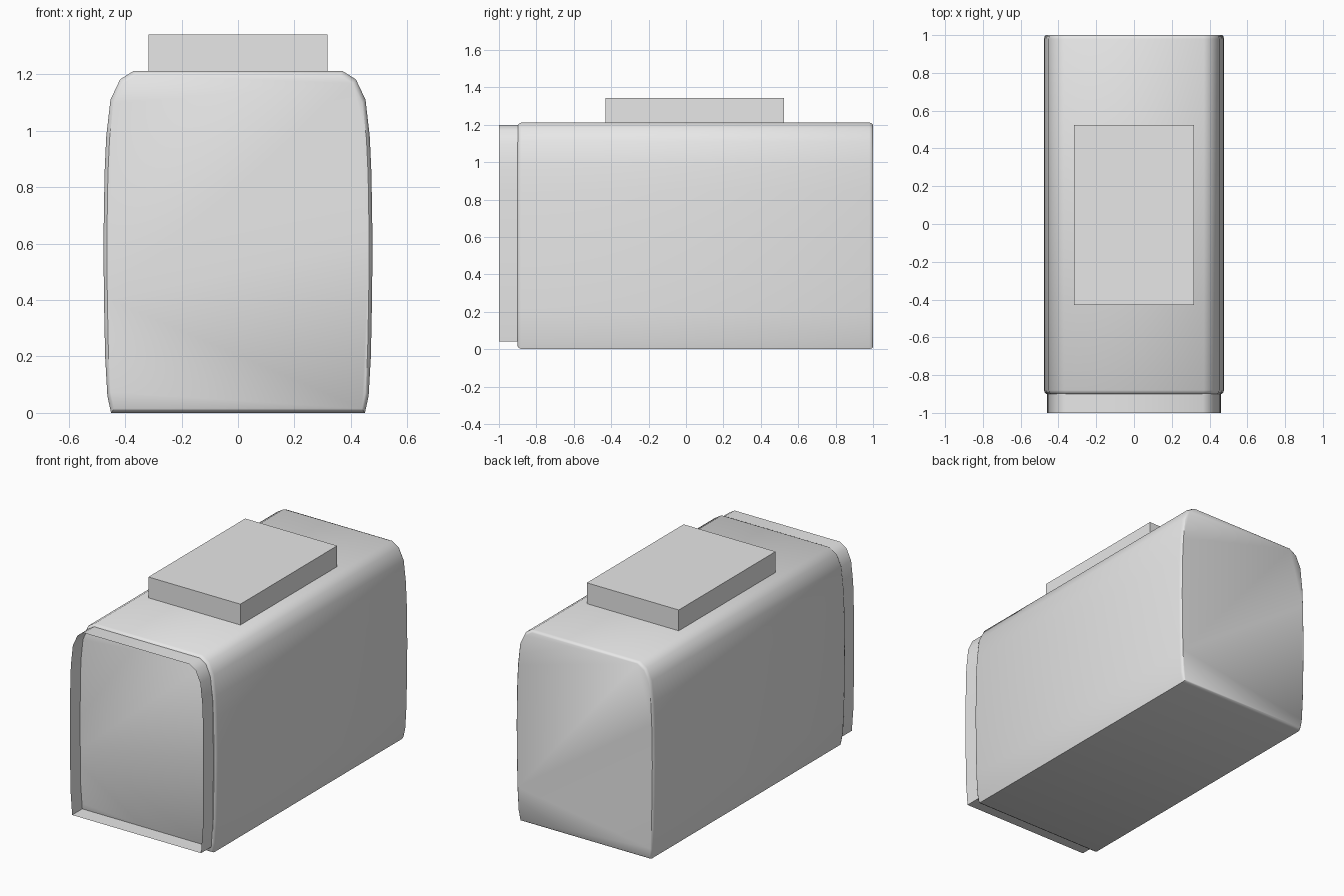
import bpy, bmesh, math

cube = bpy.data.objects.get("Cube")
if cube:
    bpy.data.objects.remove(cube, do_unlink=True)

grey = bpy.data.materials.new("light_grey")
grey.use_nodes = True
grey.diffuse_color = (0.8, 0.8, 0.8, 1)
grey.node_tree.nodes["Principled BSDF"].inputs["Base Color"].default_value = (0.8, 0.8, 0.8, 1)


def finish(name, bm, smooth=True):
    bmesh.ops.recalc_face_normals(bm, faces=bm.faces)
    mesh = bpy.data.meshes.new(name)
    bm.to_mesh(mesh)
    bm.free()
    mesh.materials.append(grey)
    obj = bpy.data.objects.new(name, mesh)
    bpy.context.collection.objects.link(obj)
    if smooth:
        bpy.ops.object.select_all(action='DESELECT')
        obj.select_set(True)
        bpy.context.view_layer.objects.active = obj
        bpy.ops.object.shade_smooth_by_angle(angle=math.radians(42))
    return obj


def loft(name, half, stations, caps):
    """Mirror a half profile and skin it along y; stations are (y, scale)."""
    outline = half + [(-x, z) for x, z in reversed(half)]
    mid = (half[0][1] + half[-1][1]) / 2
    bm = bmesh.new()
    rings = [[bm.verts.new((x * s, y, mid + (z - mid) * s)) for x, z in outline]
             for y, s in stations]
    n = len(outline)
    for a, b in zip(rings, rings[1:]):
        for i in range(n):
            j = (i + 1) % n
            bm.faces.new((a[i], a[j], b[j], b[i]))
    if caps:
        bm.faces.new(rings[0])
        bm.faces.new(rings[-1])
    return finish(name, bm)


# Main housing: rounded top, gently bulging sides, softened ends
body_half = [(0.37, 1.212), (0.418, 1.182), (0.452, 1.11), (0.467, 0.98),
             (0.473, 0.85), (0.477, 0.6), (0.475, 0.4), (0.471, 0.2),
             (0.463, 0.06), (0.45, 0.0)]
loft("housing", body_half,
     [(-0.9, 0.975), (-0.894, 0.988), (-0.88, 1), (0.98, 1), (0.994, 0.992), (1, 0.98)], True)

# Thin open collar around the front panel
collar_half = [(0.365, 1.198), (0.408, 1.17), (0.44, 1.1), (0.454, 0.97),
               (0.458, 0.85), (0.46, 0.6), (0.459, 0.4), (0.457, 0.2),
               (0.445, 0.04)]
loft("front_collar", collar_half, [(-1, 1), (-0.895, 1)], False)

# Flat block on the top
bm = bmesh.new()
bmesh.ops.create_cube(bm, size=1)
bmesh.ops.scale(bm, vec=(0.635, 0.955, 0.14), verts=bm.verts)
bmesh.ops.translate(bm, vec=(0, 0.0475, 1.272), verts=bm.verts)
finish("top_block", bm, smooth=False)
